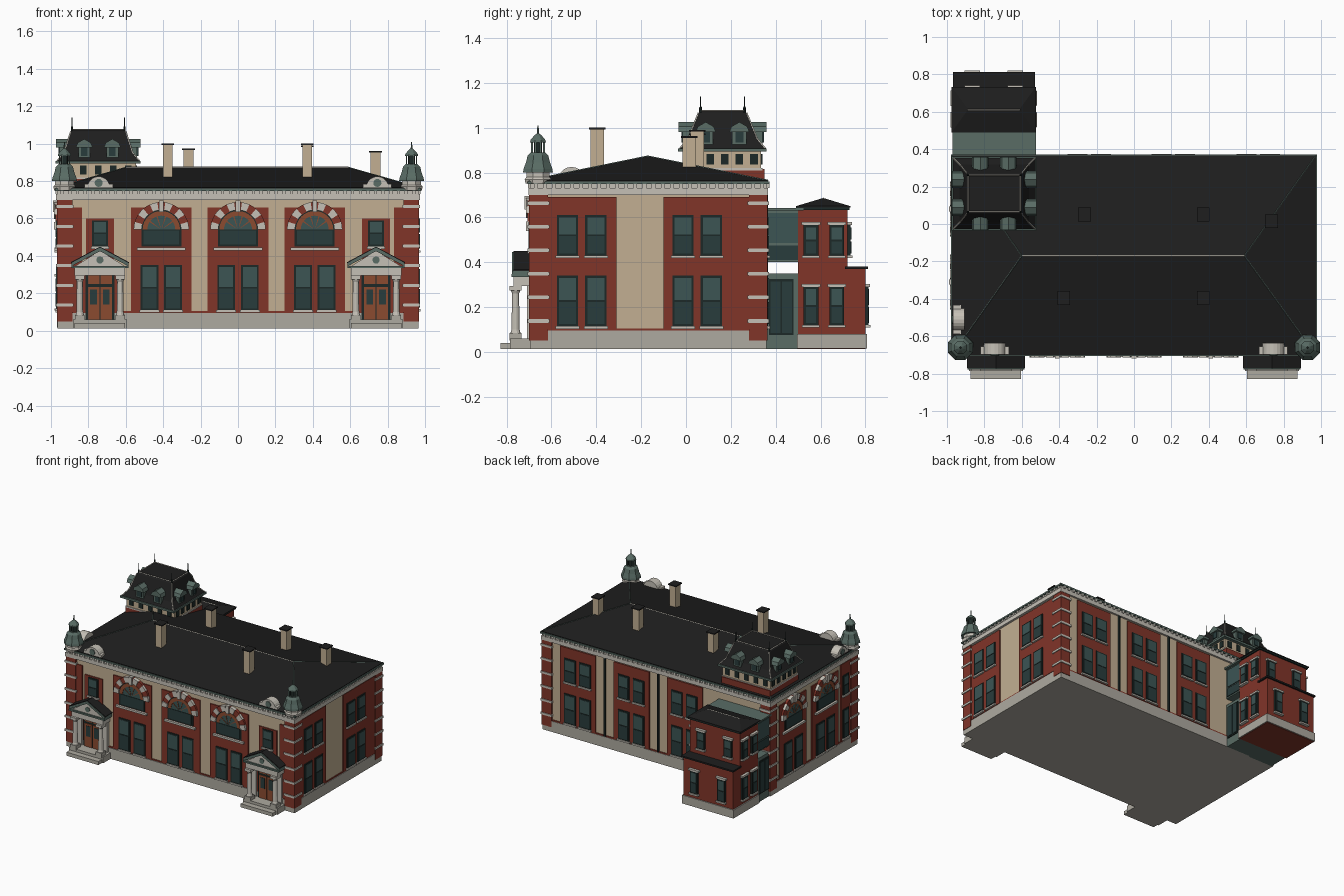
import bpy, bmesh, math
from mathutils import Vector

if "Cube" in bpy.data.objects:
    bpy.data.objects.remove(bpy.data.objects["Cube"])

COLOURS = {
    "cream": (0.54, 0.43, 0.29), "brick": (0.22, 0.035, 0.022), "slate": (0.013, 0.013, 0.013),
    "stone": (0.42, 0.40, 0.35), "trim": (0.56, 0.53, 0.47), "verdigris": (0.10, 0.15, 0.13),
    "glass": (0.045, 0.09, 0.088), "dark_glass": (0.022, 0.045, 0.045),
    "door_wood": (0.26, 0.07, 0.03), "frame": (0.012, 0.022, 0.02)}
MATS = {}
for name, c in COLOURS.items():
    m = bpy.data.materials.new(name)
    m.use_nodes = True
    m.diffuse_color = (*c, 1)
    bsdf = m.node_tree.nodes["Principled BSDF"]
    bsdf.inputs["Base Color"].default_value = (*c, 1)
    bsdf.inputs["Roughness"].default_value = 0.8
    MATS[name] = m

PARTS = {}


def loft(part, mat, rings):
    """Close a solid through rings of equal length."""
    bm = PARTS.setdefault((part, mat), bmesh.new())
    vs = [[bm.verts.new(p) for p in r] for r in rings]
    n = len(vs[0])
    for a, b in zip(vs, vs[1:]):
        for i in range(n):
            j = (i + 1) % n
            bm.faces.new((a[i], a[j], b[j], b[i]))
    bm.faces.new(vs[0][::-1])
    bm.faces.new(vs[-1])


def rect(x0, x1, y0, y1, z):
    return [(x0, y0, z), (x1, y0, z), (x1, y1, z), (x0, y1, z)]


def box(part, mat, x0, x1, y0, y1, z0, z1):
    loft(part, mat, [rect(x0, x1, y0, y1, z0), rect(x0, x1, y0, y1, z1)])


def lathe(part, mat, x, y, profile, n=8):
    ang = [math.tau * (i + 0.5) / n for i in range(n)]
    loft(part, mat, [[(x + r * math.cos(a), y + r * math.sin(a), z) for a in ang] for r, z in profile])


class Wall:
    """Wall frame: u runs along the wall, d outward, z up."""

    def __init__(self, axis, sign, plane):
        self.axis, self.sign, self.plane = axis, sign, plane

    def at(self, u, d, z):
        p = self.plane + self.sign * d
        return (p, u, z) if self.axis == "x" else (u, p, z)

    def prism(self, part, mat, pts, d0, d1):
        loft(part, mat, [[self.at(u, d, z) for u, z in pts] for d in (d0, d1)])

    def box(self, part, mat, u0, u1, z0, z1, d1, d0=0.0):
        self.prism(part, mat, [(u0, z0), (u1, z0), (u1, z1), (u0, z1)], d0, d1)

    def sector(self, part, mat, u, z, r0, r1, a0, a1, d0, d1, n=4):
        arc = [a0 + (a1 - a0) * i / n for i in range(n + 1)]
        pts = [(u + r1 * math.cos(a), z + r1 * math.sin(a)) for a in arc]
        if r0:
            pts += [(u + r0 * math.cos(a), z + r0 * math.sin(a)) for a in arc[::-1]]
        self.prism(part, mat, pts, d0, d1)

    def window(self, u, z0, z1, w, sill=True):
        h, mid = w / 2, (z0 + z1) / 2
        self.box("window_frames", "frame", u - h, u + h, z0, z1, 0.014)
        self.box("upper_panes", "glass", u - h + .01, u + h - .01, mid + .004, z1 - .01, 0.017)
        self.box("lower_panes", "dark_glass", u - h + .01, u + h - .01, z0 + .01, mid - .004, 0.017)
        if sill:
            self.box("sills", "trim", u - h - .006, u + h + .006, z0 - .012, z0, 0.022)

    def pair(self, u, z0, z1):
        for s in (-1, 1):
            self.window(u + s * .063, z0, z1, 0.095)

    def panel(self, u0, u1, z0=.1, z1=.69):
        self.box("brick_panels", "brick", u0, u1, z0, z1, 0.008)

    def arch_bay(self, u):
        self.panel(u - .162, u + .162, .1, .66)
        self.pair(u, .11, .35)
        self.box("string_courses", "trim", u - .13, u + .13, .43, .445, 0.025)
        cz = .54
        self.box("arch_frames", "frame", u - .107, u + .107, .45, cz, 0.014)
        self.box("arch_panes", "dark_glass", u - .095, u + .095, .46, cz - .005, 0.017)
        self.sector("arch_frames", "frame", u, cz, 0, .107, 0, math.pi, 0, 0.014, 16)
        self.sector("fanlights", "glass", u, cz, 0, .092, 0, math.pi, 0, 0.017, 16)
        self.sector("fan_rims", "door_wood", u, cz, .075, .1, 0, math.pi, 0, 0.02, 16)
        for k in range(1, 5):
            a = math.pi * k / 5
            self.sector("fan_bars", "door_wood", u, cz, .01, .08, a - .05, a + .05, 0, 0.02, 1)
        # voussoirs alternate stone and brick
        for k in range(11):
            a = math.pi * k / 11
            m = "brick" if k % 2 else "trim"
            self.sector("arch_" + m, m, u, cz, .105, .148, a, a + math.pi / 11, 0, 0.022 if k % 2 else .028, 2)
        self.box("keystones", "trim", u - .013, u + .013, .635, .695, 0.035)

    def medallion(self, u):
        self.sector("eave_medallions", "trim", u, .765, 0, .06, 0, math.pi, -.05, .012, 10)
        self.sector("medallion_faces", "verdigris", u, .79, 0, .022, 0, math.tau * .95, 0, .018, 10)
        for s in (-1, 1):
            self.box("medallion_feet", "trim", u + s * .065 - .012, u + s * .065 + .012, .765, .785, .012, -.03)


FRONT, BACK = Wall("y", -1, -.685), Wall("y", 1, .352)
RIGHT, LEFT = Wall("x", 1, .955), Wall("x", -1, -.955)

# main block, plinth, cornice
box("main_walls", "cream", -.955, .955, -.685, .352, .05, .74)
box("plinth", "stone", -.965, .965, -.695, .36, .013, .095)
box("plinth_cap", "brick", -.96, .96, -.69, .357, .095, .105)
box("cornice", "trim", -.972, .972, -.702, .366, .70, .73)
box("upper_cornice", "trim", -.965, .965, -.695, .36, .73, .75)
box("gutter", "verdigris", -.978, .978, -.706, .372, .748, .76)
for w, a, b in ((FRONT, -.94, .94), (BACK, -.94, .94), (RIGHT, -.67, .34), (LEFT, -.67, .34)):
    count = int((b - a) / .04)
    for i in range(count + 1):
        u = a + (b - a) * i / count
        w.box("dentils", "trim", u - .008, u + .008, .73, .748, .02)
loft("main_roof", "slate", [rect(-.972, .972, -.70, .366, .755), rect(-.972, .972, -.70, .366, .765),
                            rect(-.60, .59, -.172, -.168, .873)])

# hip and ridge caps
def rod(part, mat, a, b, r=.004):
    a, b = Vector(a), Vector(b)
    q = (b - a).to_track_quat("Z", "Y")
    ring = [Vector((r * math.cos(t), r * math.sin(t), 0)) for t in (0, 1.571, 3.142, 4.712)]
    loft(part, mat, [[p + q @ v for v in ring] for p in (a, b)])


rod("ridge_cap", "stone", (-.6, -.17, .873), (.59, -.17, .873))
for x, rx in ((-.972, -.6), (.972, .59)):
    for y in (-.70, .366):
        rod("hip_caps", "verdigris", (x, y, .765), (rx, -.17, .873), .003)

# brick corners with stone bands
for x0, x1 in ((-.968, -.885), (.885, .968)):
    for y0, y1 in ((-.7, -.615), (.28, .364)):
        box("corner_piers", "brick", x0, x1, y0, y1, .05, .70)
        for k in range(6):
            z = .13 + k * .105
            box("corner_bands", "trim", x0 - .006, x1 + .006, y0 - .006, y1 + .006, z, z + .016)

# front
for u in (-.41, 0, .41):
    FRONT.arch_bay(u)
for s in (-1, 1):
    u = s * .738
    FRONT.panel(u - .075, u + .075, .38, .6)
    FRONT.panel(s * .86 - .025, s * .86 + .025, .1, .66)
    FRONT.window(u, .45, .59, .085)
    FRONT.medallion(s * .745)
    # doorway
    FRONT.panel(u - .11, u + .11, .06, .33)
    FRONT.box("door_frames", "frame", u - .078, u + .078, .04, .32, .016)
    for t in (-1, 1):
        FRONT.box("doors", "door_wood", u + t * .034 - .031, u + t * .034 + .031, .05, .235, .022)
        FRONT.box("door_lights", "dark_glass", u + t * .034 - .018, u + t * .034 + .018, .14, .22, .025)
        FRONT.box("transoms", "door_wood", u + t * .034 - .031, u + t * .034 + .031, .25, .31, .02)
        # columns
        cx = u + t * .108
        box("column_bases", "stone", cx - .026, cx + .026, -.786, -.734, .05, .085)
        lathe("columns", "trim", cx, -.76, [(.023, .085), (.019, .1), (.016, .26), (.024, .28)], 12)
        box("capitals", "trim", cx - .026, cx + .026, -.786, -.734, .275, .295)
        FRONT.box("pilasters", "trim", cx - .018, cx + .018, .05, .295, .025)
        # raked pediment edge
        FRONT.prism("portico_roofs", "verdigris", [(u, .425), (u, .445), (u + t * .152, .362), (u + t * .152, .345)], 0, .09)
        FRONT.prism("portico_slates", "slate", [(u, .443), (u, .449), (u + t * .154, .367), (u + t * .154, .361)], 0, .085)
    FRONT.box("entablatures", "trim", u - .135, u + .135, .295, .335, .085)
    FRONT.box("entablature_caps", "verdigris", u - .152, u + .152, .335, .347, .093)
    FRONT.prism("pediments", "trim", [(u - .13, .347), (u + .13, .347), (u, .428)], 0, .08)
    FRONT.sector("pediment_discs", "verdigris", u, .378, 0, .02, 0, 6, 0, .084, 8)
    FRONT.box("landings", "stone", u - .145, u + .145, .013, .06, .10)
    FRONT.box("steps", "stone", u - .135, u + .135, .013, .04, .143)

# right side, back, left side
RIGHT.panel(-.62, -.31)
RIGHT.panel(-.10, .285)
for w, us in ((RIGHT, (-.465, .05)), (BACK, (.665, .21, -.24))):
    for u in us:
        if w is BACK:
            w.panel(u - .15, u + .15)
        w.pair(u, .115, .34)
        w.pair(u, .43, .61)
for u in (.435, -.015):
    BACK.box("downpipes", "frame", u - .006, u + .006, .1, .7, .014)
for u in (.08, -.31):
    LEFT.arch_bay(u)
LEFT.panel(-.62, -.5)
LEFT.window(-.555, .12, .34, .07)
LEFT.window(-.555, .45, .6, .07)
LEFT.medallion(-.51)

# corner turrets
for s in (-1, 1):
    x, y = s * .928, -.66
    lathe("turret_drums", "trim", x, y, [(.06, .75), (.064, .77), (.056, .78), (.056, .805)])
    lathe("turret_domes", "verdigris", x, y, [(.072, .8), (.07, .815), (.058, .845), (.05, .875), (.034, .89)])
    lathe("turret_lanterns", "frame", x, y, [(.02, .885), (.02, .94)])
    for k in range(8):
        a = math.tau * (k + .5) / 8
        lathe("lantern_posts", "verdigris", x + .029 * math.cos(a), y + .029 * math.sin(a), [(.005, .885), (.005, .94)], 4)
    lathe("turret_caps", "verdigris", x, y, [(.038, .935), (.036, .945), (.018, .965), (.005, .975), (.003, 1.01)])

# chimneys
for x, y, h in ((-.265, .05, .975), (.37, .05, .99), (.735, .015, .962), (-.375, -.395, 1.0), (.37, -.395, 1.0)):
    box("chimneys", "cream", x - .026, x + .026, y - .03, y + .03, .78, h - .008)
    box("chimney_caps", "slate", x - .034, x + .034, y - .037, y + .037, h - .008, h)

# mansard tower
cx, cy = -.747, .163
box("tower_base", "brick", -.955, -.545, .005, .35, .74, .815)
box("tower_walls", "cream", -.95, -.545, .008, .335, .81, .9)
box("tower_band", "trim", -.956, -.539, .002, .341, .81, .82)
box("tower_eave", "verdigris", -.975, -.52, -.035, .36, .893, .908)
loft("mansard_roof", "slate", [rect(cx - b, cx + b, cy - c, cy + c, z) for b, c, z in
     ((.22, .19, .908), (.185, .155, .95), (.148, .108, 1.065), (.138, .098, 1.075))])
corners = [(sx, sy) for sx in (-1, 1) for sy in (-1, 1)]
for sx, sy in corners:
    x, y = cx + sx * .14, cy + sy * .098
    lathe("roof_finials", "frame", x, y, [(.006, 1.065), (.006, 1.09), (.0025, 1.095), (.0025, 1.14)], 6)
    rod("mansard_hips", "stone", (cx + sx * .185, cy + sy * .155, .95), (cx + sx * .148, cy + sy * .108, 1.065))
    rod("mansard_hips", "stone", (cx + sx * .22, cy + sy * .19, .908), (cx + sx * .185, cy + sy * .155, .95))
    rod("cresting", "stone", (x, y, 1.075), (cx - sx * .14, y, 1.075))
    rod("cresting", "stone", (x, y, 1.075), (x, cy - sy * .098, 1.075))
for axis, sign, c, half, mid in (("x", 1, cx, .22, cy), ("x", -1, cx, .22, cy), ("y", 1, cy, .19, cx), ("y", -1, cy, .19, cx)):
    roof = Wall(axis, sign, c + sign * half)
    for s in (-1, 1):
        u = mid + s * .075
        roof.box("dormers", "verdigris", u - .032, u + .032, .925, .985, -.012, -.1)
        roof.box("dormer_panes", "dark_glass", u - .018, u + .018, .935, .98, -.006, -.02)
        roof.prism("dormer_hoods", "verdigris", [(u - .045, .98), (u + .045, .98), (u + .035, 1.005), (u, 1.025), (u - .035, 1.005)], -.11, .006)
walls = ((Wall("x", 1, -.545), cy + .01, .065), (Wall("x", -1, -.95), cy + .01, .065),
         (Wall("y", 1, .335), cx, .08), (Wall("y", -1, .008), cx, .08))
for w, mid, step in walls:
    for k in range(-2, 3):
        u = mid + k * step
        w.box("tower_windows", "frame", u - .017, u + .017, .835, .883, .006)

# glazed link to the annex
box("link_base", "verdigris", -.955, -.545, .35, .51, .013, .35)
box("link_bridge", "verdigris", -.955, -.545, .35, .51, .40, .63)
box("link_roof", "verdigris", -.97, -.525, .35, .525, .63, .642)
for w in (Wall("x", 1, -.545), Wall("x", -1, -.955)):
    w.box("link_doors", "frame", .37, .48, .075, .325, .006)
    for k in range(2):
        w.box("link_door_panes", "dark_glass", .377 + k * .051, .422 + k * .051, .085, .315, .009)
    w.box("link_panes", "dark_glass", .365, .50, .41, .475, .006)
    w.box("link_upper_panes", "glass", .365, .50, .485, .62, .006)

# annex
box("annex_walls", "brick", -.96, -.54, .50, .72, .013, .64)
box("annex_extension", "brick", -.96, -.54, .70, .80, .013, .37)
box("annex_plinth", "stone", -.968, -.532, .495, .808, .016, .08)
box("extension_roof", "slate", -.968, -.528, .71, .812, .37, .382)
box("annex_cornice", "frame", -.97, -.53, .49, .73, .632, .645)
loft("annex_roof", "slate", [rect(-.975, -.525, .49, .733, .643), rect(-.975, -.525, .49, .733, .65),
                             rect(-.89, -.61, .607, .617, .685)])
rod("annex_ridge", "stone", (-.89, .612, .685), (-.61, .612, .685))
SIDES = (Wall("x", 1, -.54), Wall("x", -1, -.96))
openings = [(w, u, z) for w in SIDES for u in (.557, .672) for z in (.12, .43)]
openings += [(Wall("y", 1, y), u, z) for y, z in ((.80, .12), (.72, .43)) for u in (-.865, -.635)]
for w, u, z in openings:
    top = z + (.17 if z < .2 else .135)
    w.window(u, z, top, .066)
    w.box("annex_lintels", "trim", u - .042, u + .042, top, top + .014, .02)

# turn the collected parts into objects
for (part, mat), bm in PARTS.items():
    bmesh.ops.recalc_face_normals(bm, faces=bm.faces)
    me = bpy.data.meshes.new(part)
    bm.to_mesh(me)
    bm.free()
    me.materials.append(MATS[mat])
    bpy.context.scene.collection.objects.link(bpy.data.objects.new(part, me))
